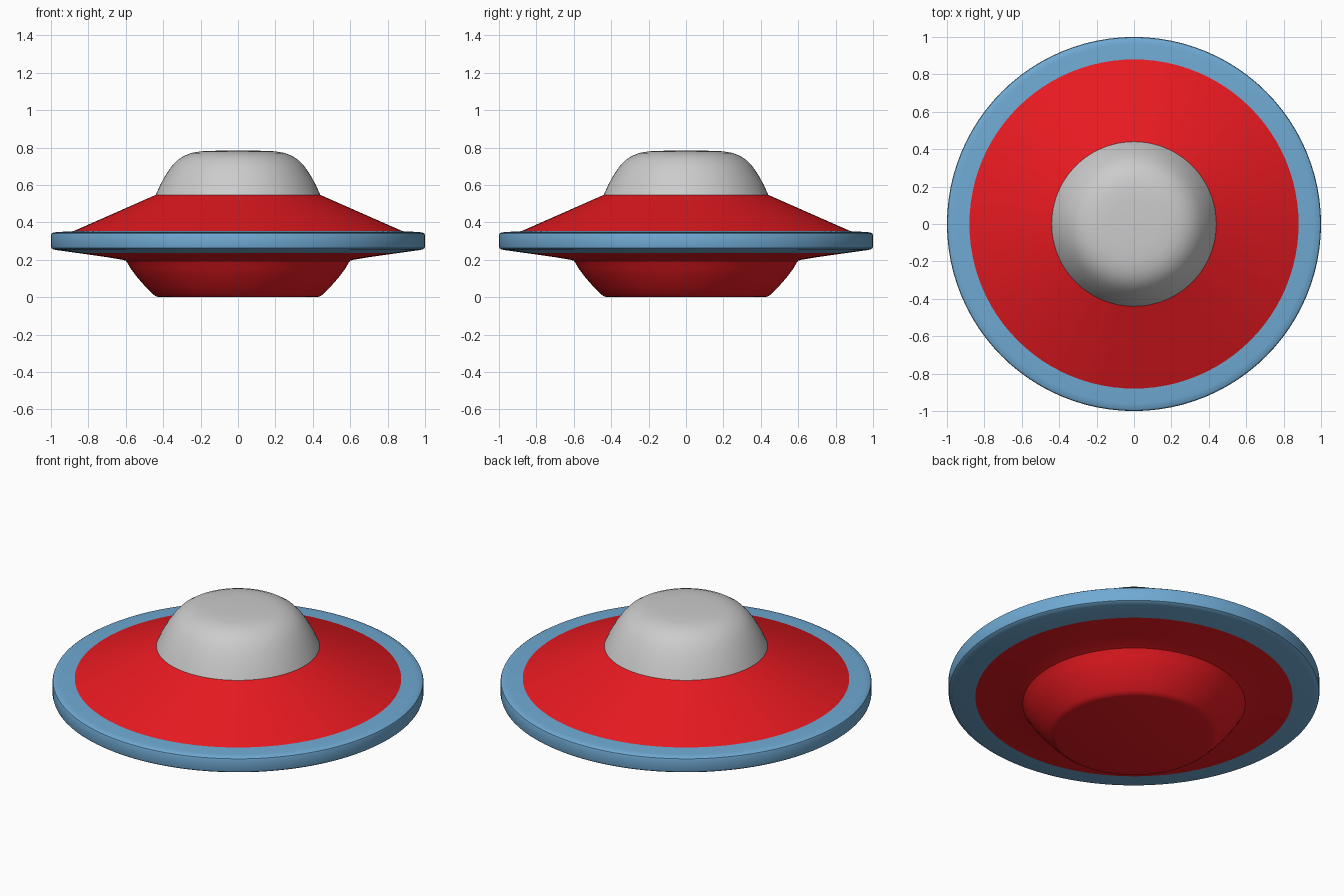
import bpy, bmesh, math

if "Cube" in bpy.data.objects:
    bpy.data.objects.remove(bpy.data.objects["Cube"])

SEGMENTS = 96


def lathe(name, profile, color=None, angle=30):
    """Revolve (radius, z) points, listed from bottom to top, around the z axis."""
    bm = bmesh.new()
    rings = []
    for r, z in profile:
        if r == 0:
            rings.append([bm.verts.new((0, 0, z))] * SEGMENTS)
        else:
            rings.append([bm.verts.new((r * math.cos(math.tau * i / SEGMENTS),
                                        r * math.sin(math.tau * i / SEGMENTS), z))
                          for i in range(SEGMENTS)])
    for low, high in zip(rings, rings[1:]):
        for i in range(SEGMENTS):
            j = (i + 1) % SEGMENTS
            corners = dict.fromkeys((low[i], low[j], high[j], high[i]))
            bm.faces.new(list(corners))
    mesh = bpy.data.meshes.new(name)
    bm.to_mesh(mesh)
    bm.free()
    obj = bpy.data.objects.new(name, mesh)
    bpy.context.collection.objects.link(obj)
    if color:
        mesh.materials.append(color)
    bpy.ops.object.select_all(action='DESELECT')
    obj.select_set(True)
    bpy.context.view_layer.objects.active = obj
    bpy.ops.object.shade_smooth_by_angle(angle=math.radians(angle))
    return obj


def material(name, rgb):
    mat = bpy.data.materials.new(name)
    mat.diffuse_color = (*rgb, 1)
    mat.use_nodes = True
    mat.node_tree.nodes["Principled BSDF"].inputs["Base Color"].default_value = mat.diffuse_color
    return mat


red = material("red_paint", (0.8, 0.01, 0.015))
blue = material("blue_paint", (0.16, 0.4, 0.65))

# Bowl-shaped belly and shallow underside
lathe("lower_hull", [(0, 0), (0.42, 0), (0.438, 0.004), (0.455, 0.016), (0.50, 0.062),
                     (0.54, 0.108), (0.575, 0.155), (0.592, 0.185), (0.60, 0.195),
                     (0.62, 0.201), (0.70, 0.214), (0.855, 0.236)], red)

# Outer band with rounded edges
lathe("rim", [(0.855, 0.236), (0.97, 0.252), (0.988, 0.256), (0.997, 0.262), (1, 0.272),
              (1, 0.332), (0.997, 0.340), (0.988, 0.346), (0.96, 0.349), (0.88, 0.353)], blue)

# Sloping upper body
lathe("upper_hull", [(0.88, 0.353), (0.44, 0.547)], red)

# Cockpit dome with a flattened top
lathe("dome", [(0.44, 0.547), (0.415, 0.603), (0.385, 0.656), (0.355, 0.700),
               (0.325, 0.732), (0.29, 0.755), (0.25, 0.771), (0.20, 0.780),
               (0.13, 0.783), (0, 0.785)])
